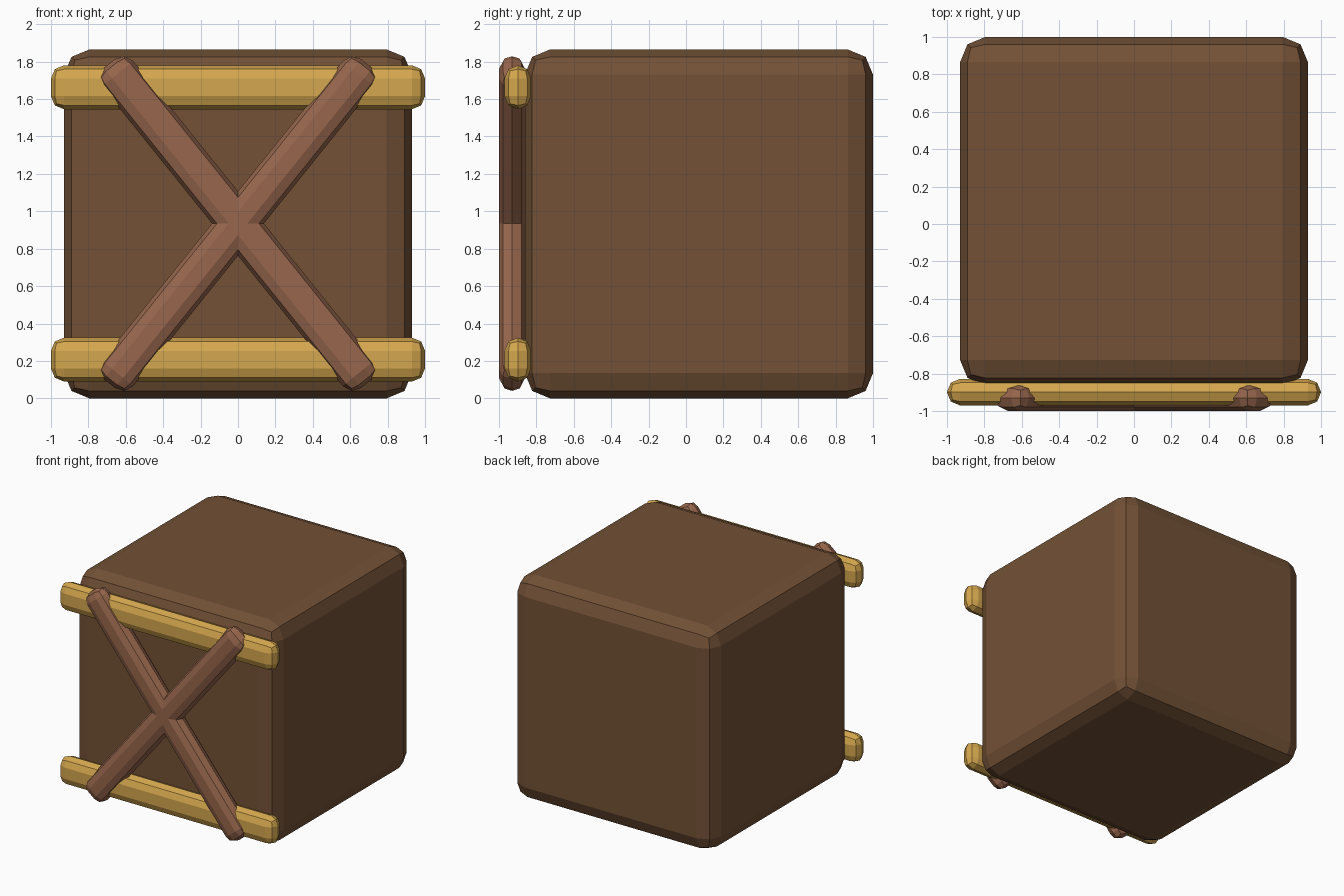
import bpy, bmesh, math
from mathutils import Matrix

if "Cube" in bpy.data.objects:
    bpy.data.objects.remove(bpy.data.objects["Cube"])


def material(name, rgb):
    # sRGB 0-255 to linear
    m = bpy.data.materials.new(name)
    lin = [((c / 255 + 0.055) / 1.055) ** 2.4 for c in rgb]
    m.diffuse_color = (*lin, 1)
    m.use_nodes = True
    m.node_tree.nodes["Principled BSDF"].inputs["Base Color"].default_value = m.diffuse_color
    return m


def rounded_box(name, size, centre, bevel, mat, angle=0):
    # Box with two-step chamfered edges, turned about the y axis
    bm = bmesh.new()
    bmesh.ops.create_cube(bm, size=1, matrix=Matrix.Diagonal((*size, 1)))
    bmesh.ops.bevel(bm, geom=bm.edges[:], offset=bevel, offset_type='OFFSET',
                    segments=2, profile=0.5, affect='EDGES', clamp_overlap=True)
    bmesh.ops.transform(bm, verts=bm.verts[:],
                        matrix=Matrix.Translation(centre) @ Matrix.Rotation(angle, 4, 'Y'))
    bmesh.ops.recalc_face_normals(bm, faces=bm.faces[:])
    me = bpy.data.meshes.new(name)
    bm.to_mesh(me)
    bm.free()
    me.materials.append(mat)
    ob = bpy.data.objects.new(name, me)
    bpy.context.collection.objects.link(ob)
    return ob


brown = material("dark brown wood", (115, 81, 54))
yellow = material("golden wood", (213, 167, 78))
red = material("reddish wood", (151, 102, 76))

# Crate body
rounded_box("crate_body", (1.86, 1.862, 1.865), (0, 0.069, 0.9325), 0.135, brown)

# Horizontal rails on the front
for name, z in (("bottom_rail", 0.207), ("top_rail", 1.663)):
    rounded_box(name, (2.0, 0.142, 0.235), (0, -0.899, z), 0.0705, yellow)

# Crossed braces in front of the rails
for name, s in (("left_brace", 1), ("right_brace", -1)):
    rounded_box(name, (2.195, 0.14, 0.216), (0, -0.93, 0.9345), 0.0695, red,
                s * math.radians(51.2))
